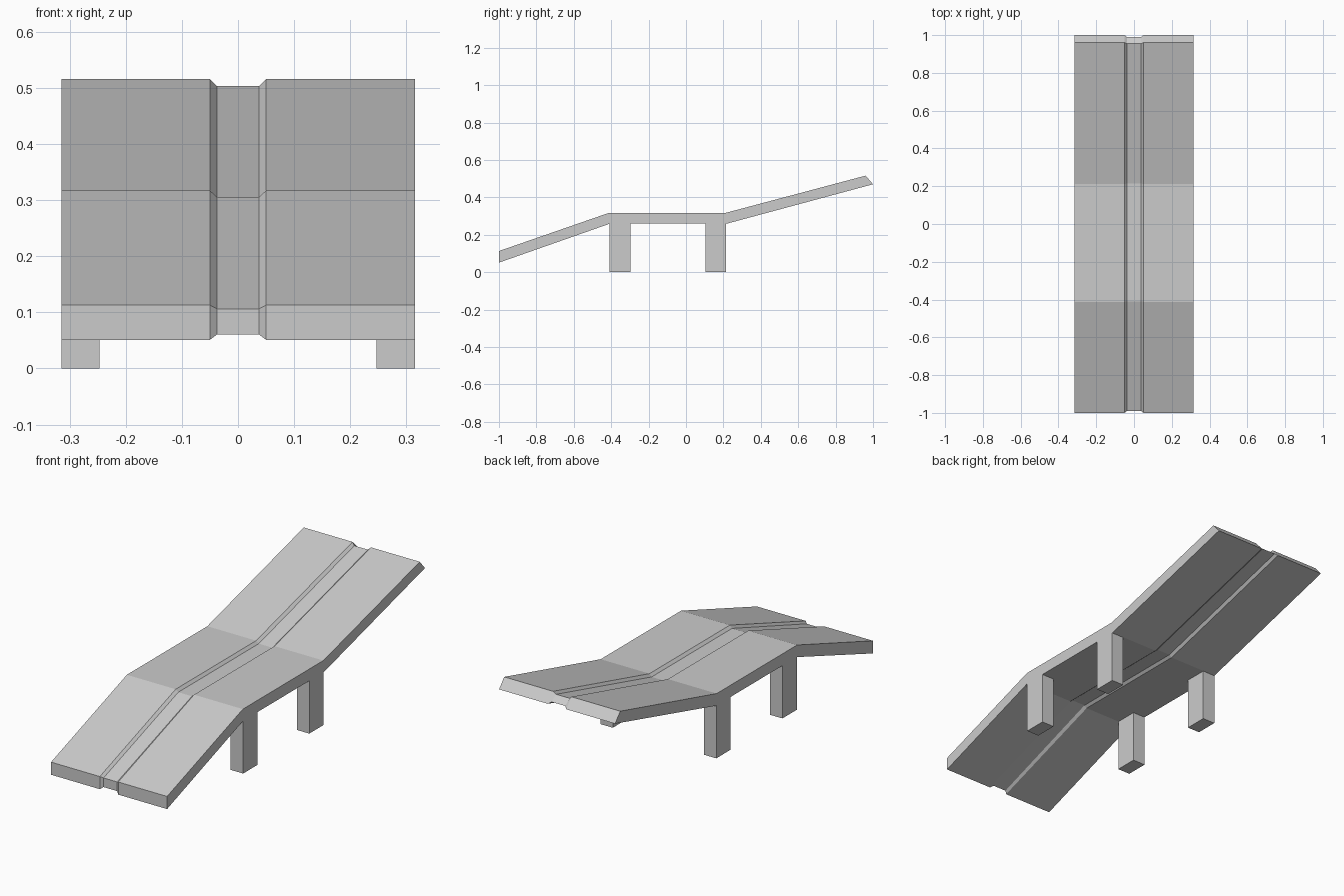
import bpy
import bmesh

cube = bpy.data.objects.get("Cube")
if cube:
    bpy.data.objects.remove(cube, do_unlink=True)

# Single grey material
grey = bpy.data.materials.new("light_grey")
grey.use_nodes = True
colour = (0.6, 0.6, 0.6, 1)
grey.diffuse_color = colour
grey.node_tree.nodes["Principled BSDF"].inputs["Base Color"].default_value = colour


def finish(name, bm):
    bmesh.ops.recalc_face_normals(bm, faces=bm.faces)
    mesh = bpy.data.meshes.new(name)
    bm.to_mesh(mesh)
    bm.free()
    mesh.materials.append(grey)
    obj = bpy.data.objects.new(name, mesh)
    bpy.context.collection.objects.link(obj)
    return obj


# Side profiles (y, z): outer panels, and the recessed centre strip
panel_top = [(-1, 0.113), (-0.412, 0.317), (0.212, 0.317), (0.96, 0.516)]
panel_bottom = [(-1, 0.051), (-0.408, 0.259), (0.217, 0.259), (1, 0.47)]
strip_top = [(-0.99, 0.106), (-0.41, 0.305), (0.214, 0.305), (0.955, 0.503)]
strip_bottom = [(-0.99, 0.061), (-0.409, 0.27), (0.216, 0.27), (0.99, 0.479)]

# Deck: cross-section loops bridged along the ramp, with a bevelled groove
half_width, groove_outer, groove_inner = 0.315, 0.05, 0.037
xs = [-half_width, -groove_outer, -groove_inner,
      groove_inner, groove_outer, half_width]

bm = bmesh.new()
rows = {"top": [], "bottom": []}
for side, panel, strip in (("top", panel_top, strip_top),
                           ("bottom", panel_bottom, strip_bottom)):
    for outer, inner in zip(panel, strip):
        rows[side].append([bm.verts.new((x, *(inner if abs(x) <= groove_inner else outer)))
                           for x in xs])
top, bottom = rows["top"], rows["bottom"]
last = len(xs) - 1
for i in range(len(top) - 1):
    for grid in (top, bottom):
        for j in range(last):
            bm.faces.new((grid[i][j], grid[i][j + 1], grid[i + 1][j + 1], grid[i + 1][j]))
    for j in (0, last):
        bm.faces.new((top[i][j], top[i + 1][j], bottom[i + 1][j], bottom[i][j]))
for i in (0, -1):
    for j in range(last):
        bm.faces.new((top[i][j], top[i][j + 1], bottom[i][j + 1], bottom[i][j]))
finish("deck", bm)

# Four square legs under the level section
leg_width, leg_depth, leg_height = 0.068, 0.112, 0.26
for end, y in (("front", -0.354), ("rear", 0.159)):
    for side, sign in (("left", 1), ("right", -1)):
        bm = bmesh.new()
        bmesh.ops.create_cube(bm, size=1)
        bmesh.ops.scale(bm, vec=(leg_width, leg_depth, leg_height), verts=bm.verts)
        leg = finish(f"{end}_{side}_leg", bm)
        leg.location = (sign * (half_width - leg_width / 2), y, leg_height / 2)
